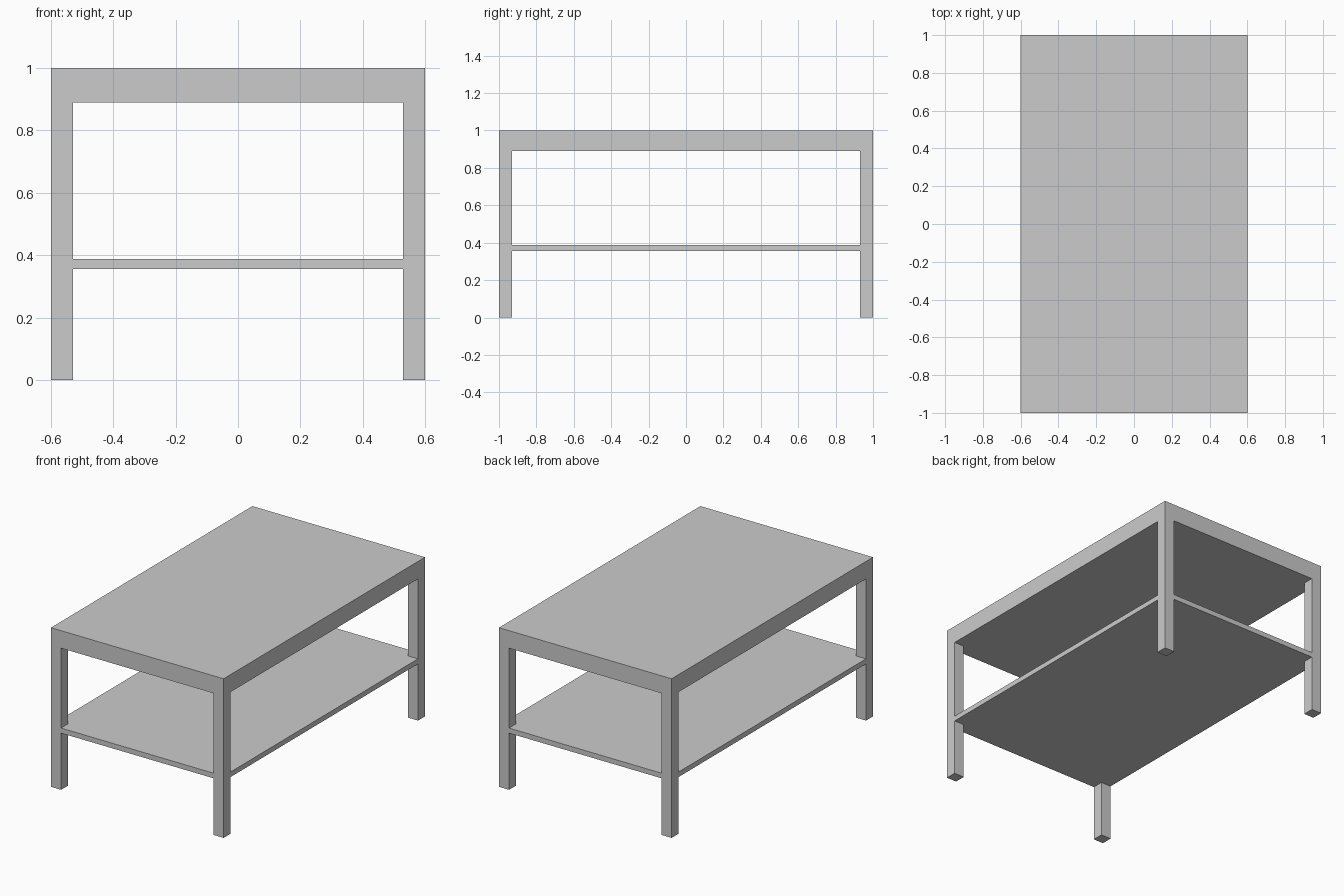
import bpy, bmesh

if "Cube" in bpy.data.objects:
    bpy.data.objects.remove(bpy.data.objects["Cube"])

HX, HY = 0.6, 1.0        # half footprint
LEG = 0.07               # square leg width
TOP_Z = 0.89             # underside of the table top
SHELF = (0.356, 0.388)   # shelf bottom and top


def prism(name, outline, z0, z1):
    """Extrude a flat outline from z0 up to z1."""
    bm = bmesh.new()
    face = bm.faces.new([bm.verts.new((x, y, z0)) for x, y in outline])
    ext = bmesh.ops.extrude_face_region(bm, geom=[face], use_keep_orig=True)
    verts = [g for g in ext["geom"] if isinstance(g, bmesh.types.BMVert)]
    bmesh.ops.translate(bm, vec=(0, 0, z1 - z0), verts=verts)
    bmesh.ops.recalc_face_normals(bm, faces=bm.faces)
    mesh = bpy.data.meshes.new(name)
    bm.to_mesh(mesh)
    bm.free()
    ob = bpy.data.objects.new(name, mesh)
    bpy.context.collection.objects.link(ob)
    return ob


def rect(x0, x1, y0, y1):
    return [(x0, y0), (x1, y0), (x1, y1), (x0, y1)]


# Thick solid table top
prism("table_top", rect(-HX, HX, -HY, HY), TOP_Z, 1.0)

# Four corner legs, flush with the top's edges
for sx, side in ((-1, "left"), (1, "right")):
    for sy, end in ((-1, "front"), (1, "back")):
        xs = sorted((sx * HX, sx * (HX - LEG)))
        ys = sorted((sy * HY, sy * (HY - LEG)))
        prism(f"{end}_{side}_leg", rect(*xs, *ys), 0.0, TOP_Z)

# Lower shelf, notched around the legs
ix, iy = HX - LEG, HY - LEG
prism("lower_shelf", [(-ix, -HY), (ix, -HY), (ix, -iy), (HX, -iy),
                      (HX, iy), (ix, iy), (ix, HY), (-ix, HY),
                      (-ix, iy), (-HX, iy), (-HX, -iy), (-ix, -iy)], *SHELF)
